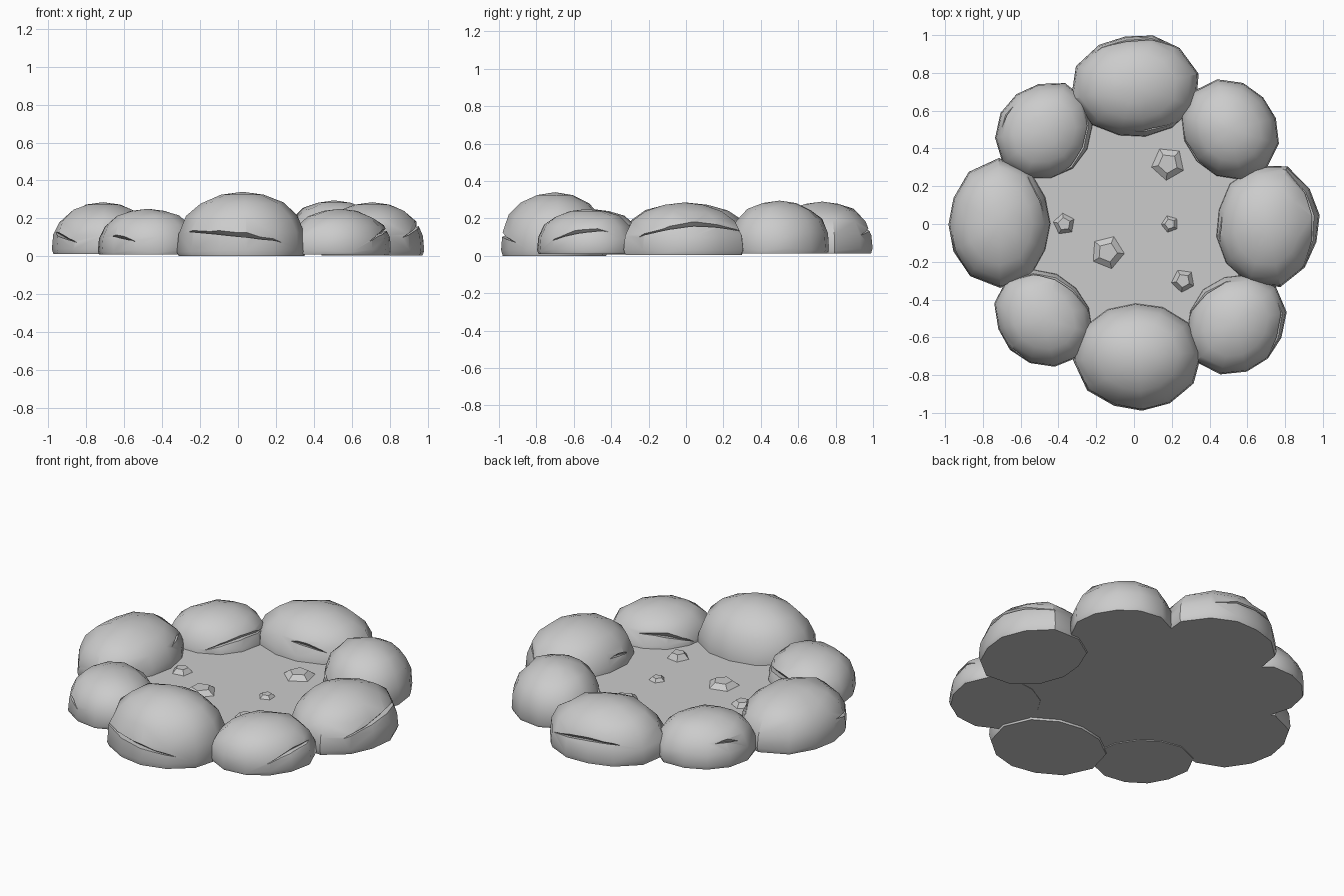
import bpy, bmesh, math, random
from mathutils import Vector

if "Cube" in bpy.data.objects:
    bpy.data.objects.remove(bpy.data.objects["Cube"])

random.seed(4)
SIDES = 12
# Dome profile: radius fraction, height fraction
PROFILE = [(0.97, 0.0), (1.0, 0.08), (0.975, 0.36), (0.86, 0.63),
           (0.64, 0.83), (0.33, 0.955)]


def radius_at(h):
    pts = PROFILE + [(0.0, 1.0)]
    for (r0, h0), (r1, h1) in zip(pts, pts[1:]):
        if h0 <= h <= h1:
            return r0 + (r1 - r0) * (h - h0) / (h1 - h0)
    return pts[0][0]


def new_object(name, bm):
    bmesh.ops.recalc_face_normals(bm, faces=bm.faces)
    mesh = bpy.data.meshes.new(name)
    bm.to_mesh(mesh)
    bm.free()
    ob = bpy.data.objects.new(name, mesh)
    bpy.context.collection.objects.link(ob)
    return ob


def smooth(ob, angle):
    bpy.ops.object.select_all(action='DESELECT')
    ob.select_set(True)
    bpy.context.view_layer.objects.active = ob
    bpy.ops.object.shade_smooth_by_angle(angle=math.radians(angle))


def surface(a, h, rx, ry, rot, height):
    """Point on a boulder: world direction a, height fraction h."""
    t = a - rot
    k = radius_at(h) * rx * ry / math.hypot(ry * math.cos(t), rx * math.sin(t))
    return Vector((k * math.cos(a), k * math.sin(a), h * height))


def dome(name, shape):
    bm = bmesh.new()
    tilt = random.uniform(0, 0.5)
    wobble = [random.uniform(0.97, 1.02) for _ in range(SIDES)]
    rings = []
    for r, h in PROFILE:
        ring = []
        for i in range(SIDES):
            a = 2 * math.pi * (i + tilt) / SIDES
            p = surface(a, h, *shape)
            p.xy *= wobble[i]
            if 0 < h < 0.9:
                p.z += random.uniform(-0.008, 0.008)
            ring.append(bm.verts.new(p))
        rings.append(ring)
    top = bm.verts.new((0, 0, shape[3]))
    bm.faces.new(rings[0])
    for i in range(SIDES):
        j = (i + 1) % SIDES
        for lo, hi in zip(rings, rings[1:]):
            bm.faces.new((lo[i], lo[j], hi[j], hi[i]))
        bm.faces.new((rings[-1][i], rings[-1][j], top))
    return new_object(name, bm)


def crack_cutter(shape, cracks):
    """Tapered wedges that follow the surface of the boulder."""
    bm = bmesh.new()
    for a0, a1, z0, z1, zm, width in cracks:
        rows = []
        for k in range(5):
            t = k / 4
            z = z0 + (z1 - z0) * t + zm * math.sin(math.pi * t)
            fat = 0.15 + 0.85 * math.sin(math.pi * t)
            p = surface(math.radians(a0 + (a1 - a0) * t), z / shape[3], *shape)
            w = Vector((0, 0, width * fat))
            rows.append([bm.verts.new(v) for v in
                         (p * 1.15 + w, p * (1 - 0.13 * fat), p * 1.15 - w)])
        bm.faces.new(rows[0])
        bm.faces.new(rows[-1])
        for r0, r1 in zip(rows, rows[1:]):
            for i in range(3):
                j = (i + 1) % 3
                bm.faces.new((r0[i], r0[j], r1[j], r1[i]))
    ob = new_object("crack_cutter", bm)
    ob.hide_render = True
    return ob


def boulder(name, x, y, rx, ry, rot, height, base, cracks):
    shape = (rx, ry, math.radians(rot), height - base)
    ob = dome(name, shape)
    if cracks:
        cutter = crack_cutter(shape, cracks)
        mod = ob.modifiers.new("cracks", 'BOOLEAN')
        mod.operation = 'DIFFERENCE'
        mod.solver = 'EXACT'
        mod.object = cutter
        bpy.context.view_layer.objects.active = ob
        bpy.ops.object.modifier_apply(modifier=mod.name)
        bpy.data.objects.remove(cutter)
    ob.location = (x, y, base)
    smooth(ob, 38)


# Ring of boulders; cracks: start/end direction, start/end z, rise, half width
boulder("boulder_front", 0.025, -0.70, 0.345, 0.29, 0, 0.34, 0.0,
        [(205, 318, 0.13, 0.07, 0.02, 0.03)])
boulder("boulder_back", 0.008, 0.728, 0.35, 0.275, 0, 0.29, 0.012,
        [(265, 320, 0.16, 0.12, 0.02, 0.03), (45, 145, 0.10, 0.12, 0.03, 0.028)])
boulder("boulder_left", -0.712, 0.0, 0.275, 0.345, 0, 0.285, 0.012,
        [(190, 245, 0.12, 0.06, 0.01, 0.03), (15, 60, 0.16, 0.14, 0.02, 0.02)])
boulder("boulder_right", 0.708, -0.01, 0.275, 0.335, 0, 0.285, 0.005,
        [(-60, 75, 0.09, 0.12, 0.06, 0.03), (165, 200, 0.14, 0.12, 0.01, 0.02)])
boulder("boulder_back_left", -0.472, 0.49, 0.28, 0.245, 45, 0.25, 0.012,
        [(-75, 45, 0.08, 0.10, 0.05, 0.03), (140, 175, 0.14, 0.13, 0.01, 0.02)])
boulder("boulder_back_right", 0.507, 0.50, 0.285, 0.245, 135, 0.295, 0.012,
        [(175, 255, 0.09, 0.07, 0.03, 0.028)])
boulder("boulder_front_left", -0.48, -0.50, 0.285, 0.24, 135, 0.25, 0.008,
        [(5, 125, 0.09, 0.12, 0.04, 0.03), (215, 255, 0.10, 0.07, 0.01, 0.02)])
boulder("boulder_front_right", 0.538, -0.53, 0.29, 0.25, 45, 0.25, 0.01,
        [(95, 175, 0.14, 0.07, 0.03, 0.03), (-50, 30, 0.07, 0.12, 0.03, 0.03)])

# Floor slab inside the ring
bm = bmesh.new()
bmesh.ops.create_cone(bm, cap_ends=True, segments=24, radius1=0.64,
                      radius2=0.62, depth=0.062)
floor = new_object("floor_slab", bm)
floor.location.z = 0.043
smooth(floor, 30)

# Five-sided pebbles lying on the floor
for n, (x, y, r, h, rot) in enumerate([
        (-0.37, 0.0, 0.062, 0.03, 80), (0.19, 0.0, 0.05, 0.022, 20),
        (-0.14, -0.15, 0.095, 0.03, 50), (0.26, -0.30, 0.066, 0.035, 100),
        (0.18, 0.32, 0.095, 0.03, 30)]):
    bm = bmesh.new()
    bmesh.ops.create_cone(bm, cap_ends=True, segments=5, radius1=r,
                          radius2=r * 0.55, depth=h)
    pebble = new_object(f"pebble_{n + 1}", bm)
    pebble.location = (x, y, 0.07 + h / 2)
    pebble.rotation_euler.z = math.radians(rot)
